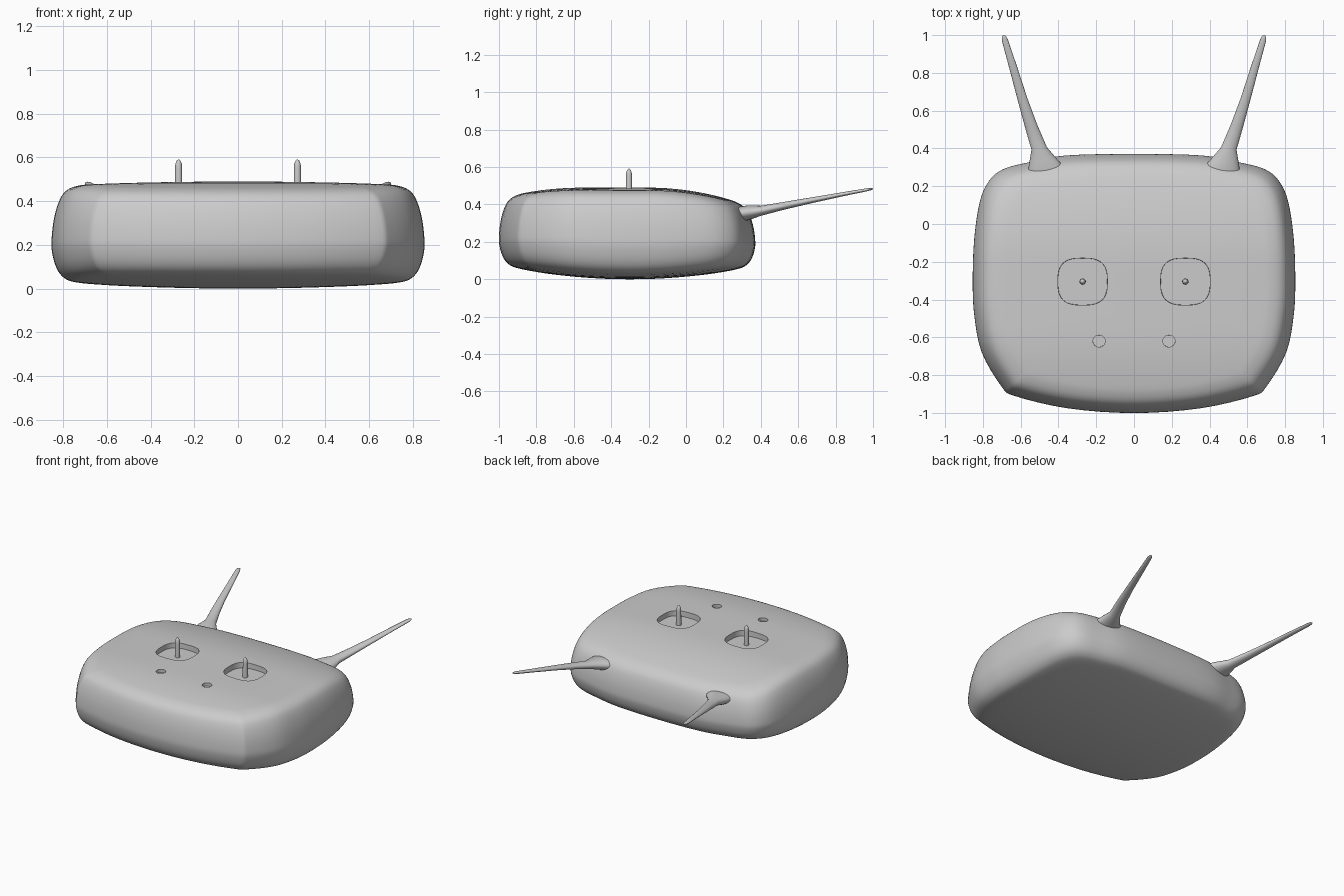
import bpy, bmesh, math
from mathutils import Vector

if "Cube" in bpy.data.objects:
    bpy.data.objects.remove(bpy.data.objects["Cube"])


def spline(pts, n, closed=False):
    """Catmull-Rom sampling through the points."""
    pts = [Vector(p) for p in pts]
    c, out = len(pts), []
    for i in range(c if closed else c - 1):
        if closed:
            a, b, d, e = (pts[(i + k) % c] for k in (-1, 0, 1, 2))
        else:
            a, b, d, e = (pts[min(max(i + k, 0), c - 1)] for k in (-1, 0, 1, 2))
        for j in range(n):
            t = j / n
            out.append(0.5 * (2 * b + (d - a) * t + (2 * a - 5 * b + 4 * d - e) * t * t
                              + (3 * b - a - 3 * d + e) * t ** 3))
    if not closed:
        out.append(pts[-1])
    return out


def loft(name, rings, angle=40):
    """Skin a stack of closed rings and cap both ends."""
    bm = bmesh.new()
    vs = [[bm.verts.new(p) for p in r] for r in rings]
    n = len(vs[0])
    for a, b in zip(vs, vs[1:]):
        for i in range(n):
            bm.faces.new((a[i], a[(i + 1) % n], b[(i + 1) % n], b[i]))
    bm.faces.new(vs[0][::-1])
    bm.faces.new(vs[-1])
    bmesh.ops.recalc_face_normals(bm, faces=bm.faces)
    me = bpy.data.meshes.new(name)
    bm.to_mesh(me)
    bm.free()
    ob = bpy.data.objects.new(name, me)
    bpy.context.collection.objects.link(ob)
    smooth(ob, angle)
    return ob


def smooth(ob, angle=40):
    bpy.ops.object.select_all(action='DESELECT')
    ob.select_set(True)
    bpy.context.view_layer.objects.active = ob
    bpy.ops.object.shade_smooth_by_angle(angle=math.radians(angle))


def top_z(x, y):
    z = 0.49 - 0.018 * (x / 0.8) ** 2
    z -= 0.085 * (max(0, y + 0.2) / 0.5) ** 2
    return z - 0.035 * (max(0, -0.55 - y) / 0.35) ** 2


def bottom_z(x, y):
    return 0.028 * (x / 0.8) ** 2 + 0.06 * ((y + 0.3) / 0.62) ** 2


# Body: crowned, rounded shell
half = [(0.35, -0.975), (0.63, -0.91), (0.70, -0.86), (0.805, -0.68), (0.845, -0.48),
        (0.853, -0.3), (0.845, -0.08), (0.815, 0.12), (0.765, 0.23), (0.69, 0.29),
        (0.56, 0.325), (0.36, 0.362)]
outline = [(0, -1.0)] + half + [(0, 0.37)] + [(-x, y) for x, y in half[::-1]]
outline = spline(outline, 4, True)
profile = [(0.03, 0), (0.4, 0), (0.7, 0), (0.87, 0.01), (0.935, 0.05), (0.975, 0.15),
           (0.998, 0.31), (1.0, 0.45), (0.988, 0.65), (0.962, 0.83), (0.925, 0.94),
           (0.86, 0.99), (0.75, 1), (0.4, 1), (0.03, 1)]
rings = []
for s, h in spline(profile, 4):
    ring = []
    for p in outline:
        x, y = p.x * s, -0.3 + (p.y + 0.3) * s
        b = bottom_z(x, y)
        ring.append((x, y, b + (top_z(x, y) - b) * h))
    rings.append(ring)
body = loft("controller_body", rings)


def rounded_ring(cx, cy, z, rx, ry, power, n=40):
    ring = []
    for i in range(n):
        c, s = math.cos(math.tau * i / n), math.sin(math.tau * i / n)
        ring.append((cx + rx * math.copysign(abs(c) ** (2 / power), c),
                     cy + ry * math.copysign(abs(s) ** (2 / power), s), z))
    return ring


# Recesses for the sticks and buttons
for side in (-1, 1):
    for name, x, y, r, ry, power, floor in (
            ("stick_well_cutter", 0.272, -0.305, 0.134, 0.127, 2.9, 0.45),
            ("button_cutter", 0.185, -0.62, 0.033, 0.032, 2, 0.465)):
        cutter = loft(name, [rounded_ring(side * x, y, floor, r * 0.97, ry * 0.97, power),
                             rounded_ring(side * x, y, 0.6, r, ry, power)])
        cutter.hide_render = True
        cutter.hide_set(True)
        mod = body.modifiers.new(name, 'BOOLEAN')
        mod.operation = 'DIFFERENCE'
        mod.solver = 'EXACT'
        mod.object = cutter
bpy.ops.object.select_all(action='DESELECT')
body.select_set(True)
bpy.context.view_layer.objects.active = body
for mod in list(body.modifiers):
    bpy.ops.object.modifier_apply(modifier=mod.name)
smooth(body)

# Thumb sticks and antennas
antenna = [(0.46, 0.27, 0.345, 0.105, 0.04), (0.48, 0.33, 0.355, 0.075, 0.04),
           (0.502, 0.40, 0.366, 0.041, 0.027), (0.545, 0.52, 0.392, 0.033, 0.021),
           (0.59, 0.66, 0.42, 0.026, 0.016), (0.64, 0.83, 0.453, 0.021, 0.011),
           (0.684, 0.975, 0.48, 0.016, 0.008), (0.688, 0.992, 0.483, 0.011, 0.006),
           (0.69, 1.0, 0.484, 0.004, 0.002)]
for side, tag in ((-1, "left"), (1, "right")):
    stick = [(0.43, 0.017), (0.55, 0.0165), (0.572, 0.0145), (0.585, 0.009), (0.591, 0.002)]
    loft(tag + "_thumb_stick",
         [rounded_ring(side * 0.272, -0.305, z, r, r, 2, 20) for z, r in stick], 60)
    rings = []
    for x, y, z, rx, rz in antenna:
        rings.append([(side * (x + rx * math.cos(a)), y - 0.15 * rx * math.cos(a),
                       z + rz * math.sin(a))
                      for a in (math.tau * i / 20 for i in range(20))])
    loft(tag + "_antenna", rings, 60)
